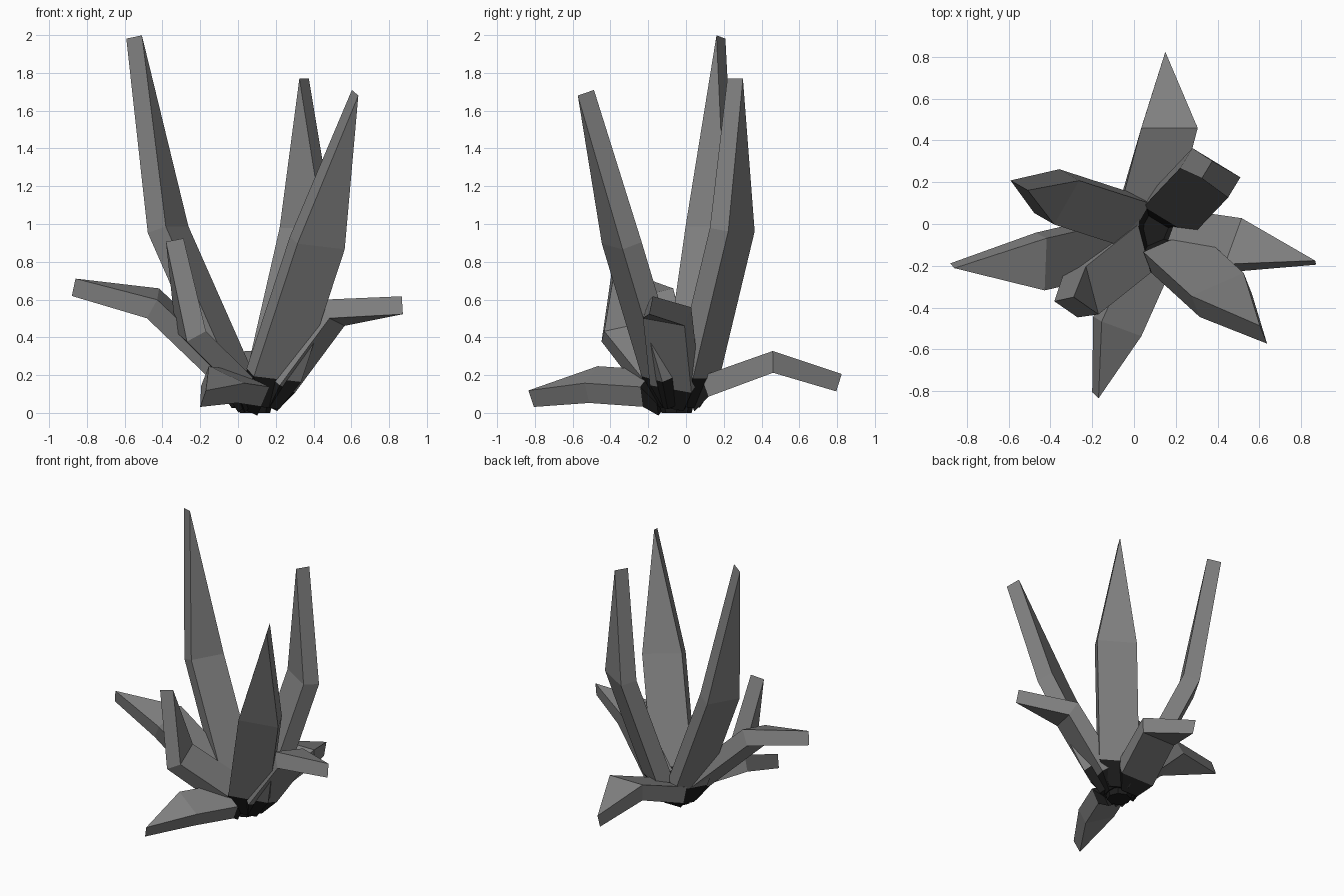
import bpy
import bmesh
from mathutils import Vector

cube = bpy.data.objects.get("Cube")
if cube:
    bpy.data.objects.remove(cube, do_unlink=True)


def make_material(name, value):
    material = bpy.data.materials.new(name)
    material.use_nodes = True
    colour = (value, value, value, 1)
    material.diffuse_color = colour
    shader = next(n for n in material.node_tree.nodes if n.type == "BSDF_PRINCIPLED")
    shader.inputs["Base Color"].default_value = colour
    shader.inputs["Roughness"].default_value = .9
    return material


leaf_grey = make_material("leaf grey", .22)
root_black = make_material("root black", .012)

THICKNESS = .115
HEART = Vector((.09, -.05, .02))


def make_object(name, bm):
    bmesh.ops.recalc_face_normals(bm, faces=bm.faces)
    mesh = bpy.data.meshes.new(name)
    bm.to_mesh(mesh)
    bm.free()
    mesh.materials.append(leaf_grey)
    mesh.materials.append(root_black)
    part = bpy.data.objects.new(name, mesh)
    bpy.context.collection.objects.link(part)
    return part


def make_leaf(name, collar, bend, tip, across):
    """Bent rectangular blade with a dark tapered root and a chisel tip."""
    collar, bend, tip, across = map(Vector, (collar, bend, tip, across))
    lower = (bend - collar).normalized()
    upper = (tip - bend).normalized()
    root = collar.lerp(HEART, .45)
    root.z = .04

    def ring(centre, along, width_scale, thick_scale):
        half = across * width_scale / 2
        depth = across.cross(along).normalized() * THICKNESS * thick_scale / 2
        corners = (half + depth, half - depth, -half - depth, -half + depth)
        return [bm.verts.new(centre + corner) for corner in corners]

    bm = bmesh.new()
    rings = [ring(root, lower, .5, .6),
             ring(collar, lower, 1, 1),
             ring(bend, lower + upper, 1, 1)]
    # Root and lower blade
    bm.faces.new(rings[0]).material_index = 1
    for level, (a, b) in enumerate(zip(rings, rings[1:])):
        for i in range(4):
            j = (i + 1) % 4
            face = bm.faces.new((a[i], a[j], b[j], b[i]))
            face.material_index = 1 if level == 0 else 0
    # Upper blade closing on a short edge across the thickness
    edge = across.cross(upper).normalized() * THICKNESS * .42
    front, back = bm.verts.new(tip + edge), bm.verts.new(tip - edge)
    p, q, r, s = rings[2]
    bm.faces.new((p, q, back, front))
    bm.faces.new((q, r, back))
    bm.faces.new((r, s, front, back))
    bm.faces.new((s, p, front))
    return make_object(name, bm)


# Each leaf: collar, bend and tip centres, then the vector across its width
leaves = {
    "tall_left_leaf": ((-.03, .02, .2), (-.37, .13, .97), (-.55, .185, 1.99), (.12, .21, 0)),
    "tall_back_leaf": ((.19, .06, .2), (.365, .245, .97), (.35, .26, 1.77), (.23, -.14, 0)),
    "tall_front_leaf": ((.19, -.13, .2), (.42, -.34, .9), (.62, -.53, 1.695), (.25, .11, -.03)),
    "right_side_leaf": ((.22, -.06, .16), (.5, -.1, .53), (.87, -.185, .57), (.08, .22, -.04)),
    "back_low_leaf": ((.07, .1, .14), (.17, .46, .27), (.15, .81, .16), (.27, 0, 0)),
    "left_side_leaf": ((-.02, -.08, .17), (-.45, -.18, .58), (-.87, -.2, .665), (.01, .25, .06)),
    "short_upright_leaf": ((.01, -.12, .17), (-.25, -.325, .43), (-.335, -.36, .915), (-.06, .23, .05)),
    "front_low_leaf": ((.05, -.2, .13), (-.08, -.49, .15), (-.185, -.82, .075), (.19, -.07, -.09)),
}
for leaf_name, stations in leaves.items():
    make_leaf(leaf_name, *stations)

# Dark core joining the roots
bm = bmesh.new()
bmesh.ops.create_cone(bm, cap_ends=True, segments=8, radius1=.08, radius2=.11, depth=.12)
for face in bm.faces:
    face.material_index = 1
core = make_object("root_core", bm)
core.location = HEART + Vector((0, 0, .04))
